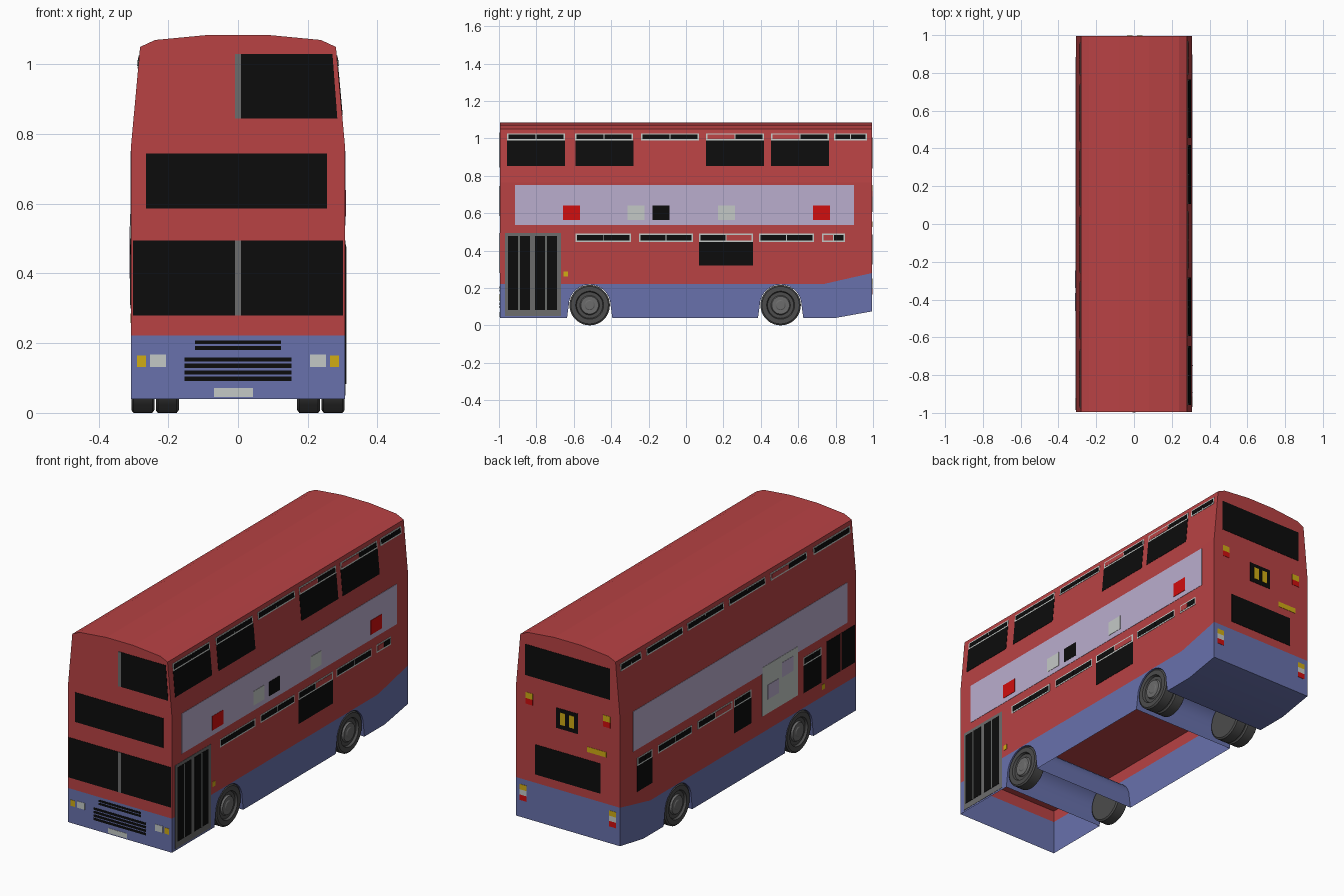
import bpy, bmesh, math
from mathutils import Vector

if "Cube" in bpy.data.objects:
    bpy.data.objects.remove(bpy.data.objects["Cube"])

L, W = 0.995, 0.307          # half length and half width of the shell
BAND, SHOULDER = 0.222, 0.765


def material(name, r, g, b):
    m = bpy.data.materials.new(name)
    lin = [((c / 255 + 0.055) / 1.055) ** 2.4 if c > 10 else c / 255 / 12.92 for c in (r, g, b)]
    m.diffuse_color = (*lin, 1)
    m.use_nodes = True
    m.node_tree.nodes["Principled BSDF"].inputs["Base Color"].default_value = m.diffuse_color
    return m


RED = material("body red", 184, 66, 68)
BLUE = material("skirt blue", 104, 113, 172)
LILAC = material("panel lilac", 186, 174, 206)
DARK = material("glass black", 12, 12, 12)
LIGHT = material("light grey", 196, 201, 198)
GREY = material("mid grey", 108, 108, 108)
YELLOW = material("lamp yellow", 208, 172, 20)
SIGNAL = material("bright red", 208, 14, 14)
TYRE = material("tyre grey", 76, 76, 76)


def finish(bm, name, *mats, smooth=False):
    bmesh.ops.recalc_face_normals(bm, faces=bm.faces)
    me = bpy.data.meshes.new(name)
    bm.to_mesh(me)
    bm.free()
    ob = bpy.data.objects.new(name, me)
    bpy.context.collection.objects.link(ob)
    for m in mats:
        me.materials.append(m)
    if smooth:
        bpy.ops.object.select_all(action='DESELECT')
        ob.select_set(True)
        bpy.context.view_layer.objects.active = ob
        bpy.ops.object.shade_smooth_by_angle(angle=math.radians(30))
    return ob


def across(bm, outline, open_edges=()):
    """Extrude a (y, z) outline over the full width, leaving some edges open."""
    a = [bm.verts.new((-W, y, z)) for y, z in outline]
    b = [bm.verts.new((W, y, z)) for y, z in outline]
    bm.faces.new(a)
    bm.faces.new(b)
    n = len(a)
    for i in range(n):
        j = (i + 1) % n
        if i not in open_edges:
            bm.faces.new((a[i], a[j], b[j], b[i]))


# Upper shell: straight walls, then tapering walls with a curved roof
bm = bmesh.new()
across(bm, [(-L, BAND), (0.74, BAND), (L, 0.28), (L, SHOULDER), (-L, SHOULDER)], (0, 1, 3))
half = [(W, SHOULDER), (0.281, 1.05), (0.238, 1.07), (0.08, 1.085)]
section = half + [(-x, z) for x, z in reversed(half)]
ends = [[bm.verts.new((x, y, z)) for x, z in section] for y in (-L, L)]
for e in ends:
    bm.faces.new(e)
for i in range(len(section) - 1):
    bm.faces.new((ends[0][i], ends[0][i + 1], ends[1][i + 1], ends[1][i]))
bm.faces.new([bm.verts.new((x * W, y * L, 0.285)) for x, y in ((-1, -1), (1, -1), (1, 1), (-1, 1))])
bmesh.ops.remove_doubles(bm, verts=bm.verts, dist=1e-5)
finish(bm, "body_shell", RED)


# Blue skirt with wheel tunnels, open underneath between the axles
def arch(c):
    arc = [(c - 0.112 * math.cos(math.pi * k / 14), 0.106 + 0.112 * math.sin(math.pi * k / 14))
           for k in range(15)]
    return [(c - 0.121, 0.04)] + arc + [(c + 0.121, 0.04)]


FRONT_AXLE, REAR_AXLE = -0.515, 0.506
outline = ([(-L, 0.04)] + arch(FRONT_AXLE) + arch(REAR_AXLE)
           + [(0.8, 0.04), (L, 0.075), (L, 0.28), (0.74, BAND), (-L, BAND)])
n = len(outline)
bm = bmesh.new()
across(bm, outline, (0, 17, n - 3, n - 2))
finish(bm, "skirt", BLUE, smooth=True)


# Wheels: lathed profile of (offset from outer face, radius)
def wheel(name, side, outer, y):
    prof = [(-0.066, 0), (-0.066, 0.1), (-0.06, 0.108), (-0.006, 0.108), (0, 0.1), (0, 0.075),
            (-0.012, 0.07), (-0.012, 0.052), (-0.003, 0.047), (-0.003, 0.027), (0, 0.022), (0, 0)]
    bm = bmesh.new()
    vs = [bm.verts.new((side * (outer + o), y, 0.108 + r)) for o, r in prof]
    es = [bm.edges.new(p) for p in zip(vs, vs[1:])]
    bmesh.ops.spin(bm, geom=vs + es, cent=(0, y, 0.108), axis=(1, 0, 0),
                   angle=2 * math.pi, steps=36)
    bmesh.ops.remove_doubles(bm, verts=bm.verts, dist=1e-5)
    for f in bm.faces:
        c = f.calc_center_median()
        rad = math.hypot(c.y - y, c.z - 0.108)
        f.material_index = int(rad < 0.06 and abs(c.x) > outer - 0.03)
    finish(bm, name, TYRE, GREY, smooth=True)


for s, tag in ((1, "right"), (-1, "left")):
    wheel("front_wheel_" + tag, s, 0.306, FRONT_AXLE)
    wheel("rear_wheel_outer_" + tag, s, 0.306, REAR_AXLE)
    wheel("rear_wheel_inner_" + tag, s, 0.236, REAR_AXLE)


# Thin plates laid on one of the four sides
def at(side, u, z, d):
    if side in ("front", "back"):
        return (u, -L - d if side == "front" else L + d, z)
    x = W - max(0, z - SHOULDER) * (W - 0.281) / (1.05 - SHOULDER) + d
    return (x if side == "right" else -x, u, z)


def plates(name, side, mat, rects, layer=1, taper=0):
    """rects are (u0, u1, z0, z1); taper pulls in the upper far corner."""
    bm = bmesh.new()
    for u0, u1, z0, z1 in rects:
        quad = ((u0, z0), (u1, z0), (u1 - taper, z1), (u0, z1))
        lo = [bm.verts.new(at(side, u, z, 0)) for u, z in quad]
        hi = [bm.verts.new(at(side, u, z, 0.0016 * layer)) for u, z in quad]
        bm.faces.new(hi)
        for i in range(4):
            j = (i + 1) % 4
            bm.faces.new((lo[i], lo[j], hi[j], hi[i]))
    finish(bm, side + "_" + name, mat)


def vents(name, side, z0, z1, items):
    """Light frames with two panes; each item is (y0, y1, pane colours)."""
    plates(name + "_frame", side, LIGHT, [(a, b, z0, z1) for a, b, _ in items])
    panes = {"d": [], "r": []}
    for a, b, cols in items:
        m = (a + b) / 2
        for (p, q), c in zip(((a + 0.008, m - 0.002), (m + 0.002, b - 0.008)), cols):
            panes[c].append((p, q, z0 + 0.008, z1 - 0.007))
    for c, mat in (("d", DARK), ("r", RED)):
        if panes[c]:
            plates(name + "_panes_" + c, side, mat, panes[c], 2)


# Right side
vents("upper_vents", "right", 0.988, 1.027,
      [(-0.957, -0.647, "dd"), (-0.594, -0.284, "dd"), (-0.24, 0.07, "dd"),
       (0.107, 0.417, "rd"), (0.455, 0.765, "rd"), (0.79, 0.968, "dd")])
plates("upper_windows", "right", DARK,
       [(a, a + 0.31, 0.853, 0.988) for a in (-0.957, -0.592, 0.107, 0.455)])
vents("lower_vents", "right", 0.447, 0.49,
      [(-0.592, -0.294, "dd"), (-0.25, 0.037, "dd"), (0.07, 0.358, "dr"),
       (0.39, 0.684, "dd"), (0.727, 0.85, "rd")])
plates("lower_window", "right", DARK, [(0.07, 0.358, 0.32, 0.447)])
plates("advert_panel", "right", LILAC, [(-0.914, 0.898, 0.537, 0.751)])
for nm, mat, ys in (("red_squares", SIGNAL, (-0.658, 0.678)), ("grey_squares", LIGHT, (-0.312, 0.17)),
                    ("black_square", DARK, (-0.178,))):
    plates(nm, "right", mat, [(y, y + 0.091, 0.564, 0.64) for y in ys], 2)
# Entrance doors
plates("door_frame", "right", GREY, [(-0.968, -0.668, 0.05, 0.495)])
doors = ((-0.952, -0.834), (-0.807, -0.69))
plates("door_glass", "right", DARK, [(a, b, 0.083, 0.478) for a, b in doors], 2)
plates("door_bars", "right", LIGHT, [((a + b) / 2 - 0.002, (a + b) / 2 + 0.002, 0.083, 0.478)
                                    for a, b in doors], 3)
plates("side_lamp", "right", YELLOW, [(-0.655, -0.632, 0.26, 0.287)])

# Left side
vents("upper_vents", "left", 0.988, 1.027,
      [(0.785, 0.96, "dd"), (0.435, 0.74, "dd"), (0.09, 0.395, "dd"),
       (-0.26, 0.045, "dd"), (-0.61, -0.305, "dr"), (-0.975, -0.665, "dd")])
vents("lower_vents", "left", 0.447, 0.49,
      [(0.725, 0.85, "dd"), (0.39, 0.675, "dd"), (0.05, 0.34, "rd"),
       (-0.11, 0.035, "dd"), (-0.7, -0.55, "dd")])
plates("lower_windows", "left", DARK,
       [(0.725, 0.85, 0.31, 0.447), (-0.11, 0.035, 0.31, 0.447), (-0.7, -0.55, 0.3, 0.447),
        (-0.862, -0.745, 0.3, 0.5), (-0.985, -0.87, 0.3, 0.5)])
plates("advert_panel", "left", LILAC, [(-0.92, 0.885, 0.537, 0.751)])
plates("notice_panel", "left", LIGHT, [(-0.5, -0.203, 0.31, 0.57)], 2)
plates("notice_squares", "left", LILAC, [(-0.34, -0.245, 0.385, 0.462), (-0.46, -0.365, 0.457, 0.535)], 3)
plates("side_lamp", "left", YELLOW, [(-0.73, -0.707, 0.258, 0.285)])

# Front
plates("upper_window", "front", DARK, [(0.008, 0.285, 0.845, 1.03)], taper=0.014)
plates("middle_window", "front", DARK, [(-0.264, 0.256, 0.586, 0.744)])
plates("windscreen", "front", DARK, [(-0.302, 0.302, 0.28, 0.494)])
plates("window_posts", "front", GREY, [(-0.009, 0.008, 0.845, 1.03), (-0.009, 0.008, 0.28, 0.494)], 2)
plates("grille", "front", DARK,
       [(-0.124, 0.124, z, z + 0.011) for z in (0.181, 0.197)]
       + [(-0.154, 0.154, z, z + 0.012) for z in (0.092, 0.11, 0.129, 0.147)])
plates("headlights", "front", LIGHT, [(-0.253, -0.207, 0.132, 0.167), (0.207, 0.253, 0.132, 0.167)])
plates("indicators", "front", YELLOW, [(-0.29, -0.264, 0.132, 0.164), (0.264, 0.29, 0.132, 0.164)])
plates("number_plate", "front", LIGHT, [(-0.069, 0.043, 0.046, 0.072)])

# Back
plates("upper_window", "back", DARK, [(-0.248, 0.252, 0.84, 1.005)])
plates("lower_window", "back", DARK, [(-0.192, 0.192, 0.325, 0.485)])
plates("display_box", "back", DARK, [(-0.06, 0.07, 0.607, 0.715)])
plates("display_bars", "back", YELLOW, [(0.016, 0.045, 0.63, 0.695), (-0.037, -0.008, 0.63, 0.695)], 2)
plates("yellow_strip", "back", YELLOW, [(-0.227, -0.115, 0.527, 0.555)])


def lamp_pair(name, mat, a, b, z0, z1):
    plates(name, "back", mat, [(a, b, z0, z1), (-b, -a, z0, z1)])


lamp_pair("upper_indicators", YELLOW, 0.207, 0.25, 0.718, 0.75)
lamp_pair("upper_brake_lamps", SIGNAL, 0.207, 0.25, 0.688, 0.718)
lamp_pair("lower_indicators", YELLOW, 0.244, 0.285, 0.222, 0.25)
lamp_pair("reversing_lamps", LIGHT, 0.244, 0.285, 0.194, 0.222)
lamp_pair("lower_brake_lamps", SIGNAL, 0.244, 0.285, 0.165, 0.194)
